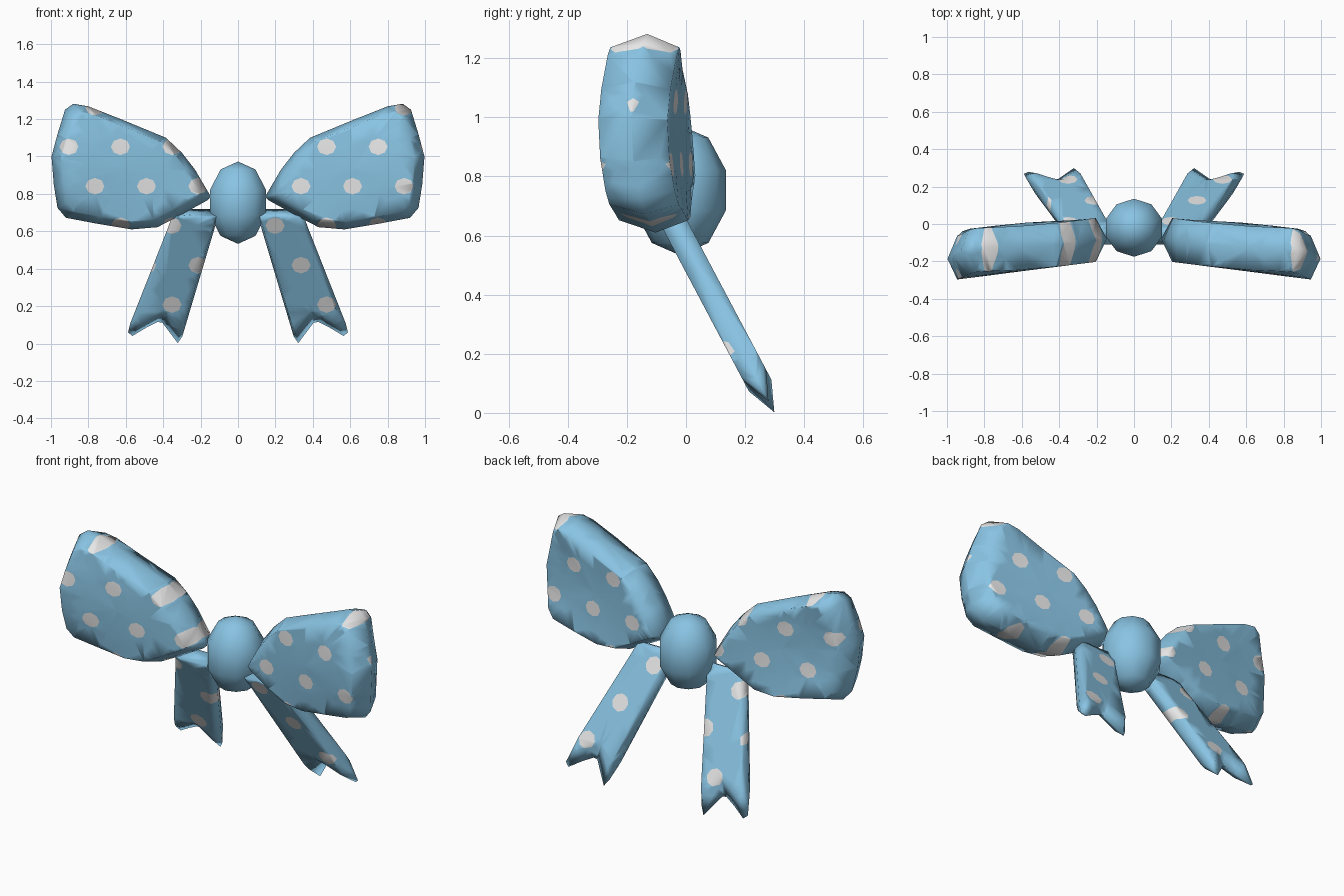
import bpy, bmesh, math
from mathutils import Vector

if "Cube" in bpy.data.objects:
    bpy.data.objects.remove(bpy.data.objects["Cube"])


def material(name, rgb):
    m = bpy.data.materials.new(name)
    m.diffuse_color = (*rgb, 1)
    m.use_nodes = True
    m.node_tree.nodes["Principled BSDF"].inputs["Base Color"].default_value = m.diffuse_color
    return m


BLUE = material("ribbon_blue", (0.25, 0.55, 0.77))
WHITE = material("dot_white", (0.8, 0.8, 0.8))


def finish(bm, name):
    bmesh.ops.recalc_face_normals(bm, faces=bm.faces)
    for f in bm.faces:
        f.smooth = True
    me = bpy.data.meshes.new(name)
    bm.to_mesh(me)
    bm.free()
    me.materials.append(BLUE)
    me.materials.append(WHITE)
    ob = bpy.data.objects.new(name, me)
    bpy.context.collection.objects.link(ob)


# Polka dots: octagons cut straight through along y, in staggered rows
OCT = [math.radians(22.5 + 45 * i) for i in range(8)]
RX, RZ = 0.047, 0.041


def cut_dots(bm):
    bmesh.ops.triangulate(bm, faces=bm.faces)
    for row in range(6):
        cz = 0.208 + 0.211 * row
        for n in range(-4, 4):
            cx = (0.198 if row % 2 == 0 else 0.0615) + 0.2755 * n
            planes = [(Vector((cx + RX * math.cos(a), 0, cz + RZ * math.sin(a))),
                       Vector((math.cos(a) / RX, 0, math.sin(a) / RZ)).normalized()) for a in OCT]

            def near():
                out = []
                for f in bm.faces:
                    xs = [v.co.x for v in f.verts]
                    zs = [v.co.z for v in f.verts]
                    if (min(xs) < cx + RX and max(xs) > cx - RX
                            and min(zs) < cz + RZ and max(zs) > cz - RZ):
                        out.append(f)
                return out

            for co, no in planes:
                faces = near()
                if faces:
                    geom = set(faces)
                    for f in faces:
                        geom.update(f.edges)
                        geom.update(f.verts)
                    bmesh.ops.bisect_plane(bm, geom=list(geom), dist=1e-5, plane_co=co, plane_no=no)
            for f in near():
                c = f.calc_center_median()
                if all((c - co).dot(no) < 1e-6 for co, no in planes):
                    f.material_index = 1


# Puffed ribbon piece: outline ridge, with smaller front and back rings
def pillow(name, side, outline, pivot, shrink, centre_y, offset, rings):
    bm = bmesh.new()

    def ring(s, sign):
        out = []
        for x, z in outline:
            x, z = pivot[0] + (x - pivot[0]) * s, pivot[1] + (z - pivot[1]) * s
            out.append(bm.verts.new((side * x, centre_y(x, z) + sign * offset[0], z + sign * offset[1])))
        return out

    n = len(outline)
    ridge = ring(1, 0)
    for sign in (-1, 1):
        prev = ridge
        for s in [shrink] + rings:
            cur = ring(s, sign)
            for i in range(n):
                j = (i + 1) % n
                bm.faces.new((prev[i], prev[j], cur[j], cur[i]))
            prev = cur
        if rings:
            mid = bm.verts.new((side * pivot[0], centre_y(*pivot) + sign * offset[0], pivot[1]))
            for i in range(n):
                bm.faces.new((prev[i], prev[(i + 1) % n], mid))
        else:
            bm.faces.new(prev)
    bmesh.ops.recalc_face_normals(bm, faces=bm.faces)
    cut_dots(bm)
    finish(bm, name)


LOOP = [(.145, .785), (.165, .765), (.21, .74), (.31, .685), (.43, .622), (.57, .61), (.75, .64),
        (.92, .672), (.965, .725), (.985, .85), (.997, 1.0), (.965, 1.12), (.925, 1.25),
        (.88, 1.282), (.80, 1.268), (.62, 1.197), (.385, 1.10), (.30, 1.02), (.23, .93)]
TAIL = [(.322, .002), (.405, .112), (.43, .115), (.49, .085), (.565, .04), (.588, .06),
        (.575, .11), (.374, .62), (.345, .70), (.10, .70), (.13, .60), (.297, .04)]


def loop_y(x, z):
    t = (x - 0.2) / 0.73
    return -0.085 - 0.093 * t + 0.04 * t * ((z - 0.97) / 0.3) ** 2


def tail_y(x, z):
    return 0.30 - 0.53 * z


for side, word in ((-1, "left"), (1, "right")):
    pillow(word + "_loop", side, LOOP, (.6, .93), .87, loop_y, (.117, 0), [.5])
    pillow(word + "_tail", side, TAIL, (.22, .70), .87, tail_y, (.038, .02), [])

# Knot: low-poly ellipsoid, ten sides
bm = bmesh.new()
rows = []
for lat in (-54, -18, 18, 54):
    r, z = math.cos(math.radians(lat)), math.sin(math.radians(lat))
    rows.append([bm.verts.new((.166 * r * math.sin(math.tau * i / 10),
                               -.02 + .163 * r * math.cos(math.tau * i / 10),
                               .753 + .22 * z)) for i in range(10)])
poles = [bm.verts.new((0, -.02, .753 + s * .22)) for s in (-1, 1)]
for i in range(10):
    j = (i + 1) % 10
    for a, b in zip(rows, rows[1:]):
        bm.faces.new((a[i], a[j], b[j], b[i]))
    bm.faces.new((rows[0][j], rows[0][i], poles[0]))
    bm.faces.new((rows[-1][i], rows[-1][j], poles[1]))
finish(bm, "knot")
